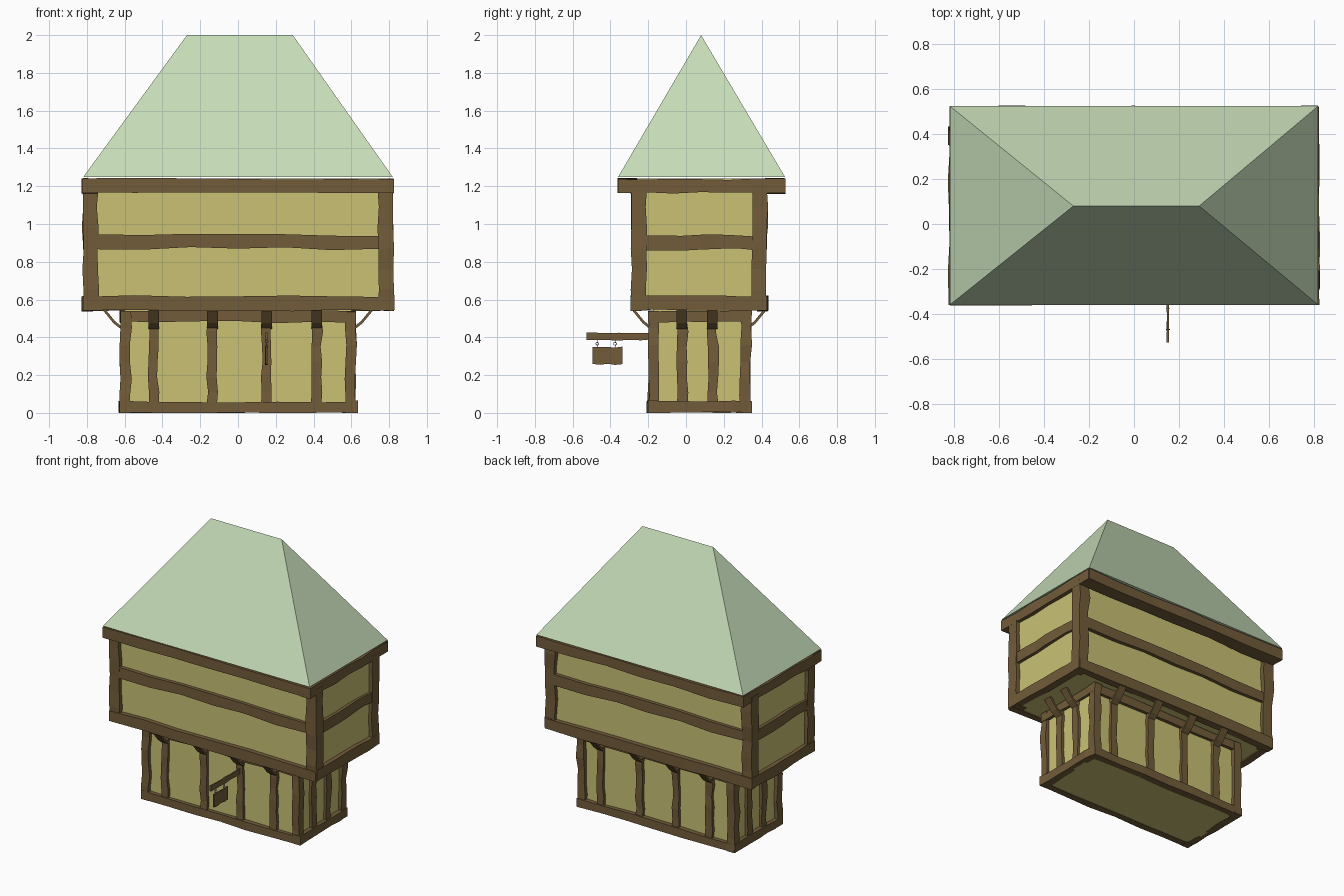
import bpy, bmesh, math, random
from mathutils import Vector, Matrix

if "Cube" in bpy.data.objects:
    bpy.data.objects.remove(bpy.data.objects["Cube"])

random.seed(4)


def material(name, rgb):
    m = bpy.data.materials.new(name)
    m.diffuse_color = (*rgb, 1)
    m.use_nodes = True
    m.node_tree.nodes["Principled BSDF"].inputs["Base Color"].default_value = m.diffuse_color
    return m


PLASTER = material("yellow plaster", (0.585, 0.535, 0.175))
WOOD = material("brown timber", (0.170, 0.107, 0.042))
ROOF = material("pale green roof", (0.565, 0.715, 0.480))
METAL = material("grey chain", (0.30, 0.30, 0.27))


def make(name, bm, mat):
    bmesh.ops.recalc_face_normals(bm, faces=bm.faces)
    me = bpy.data.meshes.new(name)
    bm.to_mesh(me)
    bm.free()
    me.materials.append(mat)
    ob = bpy.data.objects.new(name, me)
    bpy.context.collection.objects.link(ob)
    return ob


def loft(bm, rings):
    """Closed solid through a list of vertex rings."""
    vs = [[bm.verts.new(p) for p in r] for r in rings]
    n = len(vs[0])
    for a, b in zip(vs, vs[1:]):
        for i in range(n):
            j = (i + 1) % n
            bm.faces.new((a[i], a[j], b[j], b[i]))
    bm.faces.new(vs[0][::-1])
    bm.faces.new(vs[-1])


def box(name, lo, hi, mat):
    bm = bmesh.new()
    loft(bm, [[(lo[0], lo[1], z), (hi[0], lo[1], z), (hi[0], hi[1], z), (lo[0], hi[1], z)]
              for z in (lo[2], hi[2])])
    return make(name, bm, mat)


def beam(name, lo, hi, wobble=0.005, segs=6):
    """Hand-hewn box beam, slightly crooked along its longest axis."""
    lo, hi = Vector(lo), Vector(hi)
    size = hi - lo
    a = max(range(3), key=lambda i: size[i])
    u, v = [i for i in range(3) if i != a]
    rings = []
    for k in range(segs + 1):
        du, dv = random.uniform(-wobble, wobble), random.uniform(-wobble, wobble)
        if size[u] < 0.04:
            du *= 0.3
        if size[v] < 0.04:
            dv *= 0.3
        grow = random.uniform(-0.003, 0.003)
        ring = []
        for su, sv in ((0, 0), (1, 0), (1, 1), (0, 1)):
            p = Vector()
            p[a] = lo[a] + size[a] * k / segs
            p[u] = (hi if su else lo)[u] + du + (grow if su else -grow)
            p[v] = (hi if sv else lo)[v] + dv + (grow if sv else -grow)
            p.z = max(p.z, 0)
            ring.append(p)
        rings.append(ring)
    bm = bmesh.new()
    loft(bm, rings)
    return make(name, bm, WOOD)


# half turn about the middle of the house, used for back and left sides
TURN = Matrix.Translation((0, 0.14, 0)) @ Matrix.Rotation(math.pi, 4, 'Z')


def both(ob, name):
    copy = ob.copy()
    copy.data = ob.data.copy()
    copy.data.transform(TURN)
    copy.name = name
    bpy.context.collection.objects.link(copy)


def frame(label, x, y0, y1, z0, z1, post, rail, top=True):
    """Corner posts and rails round one storey."""
    for i, px in enumerate((-x, x - post)):
        for j, py in enumerate((y0, y1 - post)):
            beam(f"{label}_corner_post_{i}{j}", (px, py, z0), (px + post, py + post, z1))
    levels = [("bottom", z0)] + ([("top", z1 - rail)] if top else [])
    for lev, z in levels:
        d = 0.004 if lev == "bottom" else -0.004
        for side, ya in (("front", y0 - d), ("back", y1 - 0.05 + d)):
            beam(f"{label}_{lev}_rail_{side}", (-x, ya, z), (x, ya + 0.05, z + rail), 0.004)
        for side, xa in (("left", -x - d), ("right", x - 0.05 + d)):
            beam(f"{label}_{lev}_rail_{side}", (xa, y0, z), (xa + 0.05, y1, z + rail), 0.004)


# plastered storeys
box("lower_storey_wall", (-0.60, -0.175, 0.004), (0.60, 0.315, 0.55), PLASTER)
box("upper_storey_wall", (-0.795, -0.26, 0.548), (0.795, 0.40, 1.24), PLASTER)
frame("lower", 0.625, -0.20, 0.343, 0.0, 0.54, 0.057, 0.06)
frame("upper", 0.82, -0.288, 0.427, 0.543, 1.20, 0.078, 0.075, top=False)

# overhanging wall plate under the roof
for side, ya in (("front", -0.36), ("back", 0.425)):
    beam(f"wall_plate_{side}", (-0.82, ya, 1.165), (0.82, ya + 0.098, 1.238), 0.004)
for side, xa in (("left", -0.823), ("right", 0.743)):
    beam(f"wall_plate_{side}", (xa, -0.36, 1.165), (xa + 0.08, 0.523, 1.238), 0.003)

# middle rails of the upper storey
both(beam("middle_rail_front", (-0.75, -0.284, 0.87), (0.745, -0.25, 0.943), 0.007), "middle_rail_back")
both(beam("middle_rail_right", (0.785, -0.22, 0.865), (0.815, 0.37, 0.938), 0.006), "middle_rail_left")


def brace(name, origin, out, width):
    """Curved bracket from a post out to the jettied floor."""
    out = Vector(out)
    side = Vector((-out.y, out.x, 0)) * width / 2
    rings = []
    for d, z in ((-0.008, 0.445), (0.03, 0.475), (0.057, 0.508), (0.088, 0.546)):
        p = Vector(origin) + out * d + Vector((0, 0, z))
        t = (out * -0.6 + Vector((0, 0, 0.8))) * 0.014
        rings.append([p - side, p + side, p + side + t, p - side + t])
    bm = bmesh.new()
    loft(bm, rings)
    return make(name, bm, WOOD)


# studs and brackets of the lower storey
for i, x in enumerate((-0.447, -0.135, 0.152, 0.417)):
    both(beam(f"front_stud_{i}", (x - 0.026, -0.196, 0.03), (x + 0.026, -0.165, 0.51), 0.006), f"back_stud_{i}")
    both(brace(f"front_bracket_{i}", (x, -0.2, 0), (0, -1, 0), 0.056), f"back_bracket_{i}")
for i, y in enumerate((-0.022, 0.14)):
    both(beam(f"right_stud_{i}", (0.59, y - 0.027, 0.03), (0.62, y + 0.027, 0.51), 0.006), f"left_stud_{i}")
    both(brace(f"right_bracket_{i}", (0.63, y, 0), (1, 0, 0), 0.056), f"left_bracket_{i}")

# hipped roof, with a flat underside
bm = bmesh.new()
b = [bm.verts.new(p) for p in ((-0.82, -0.36, 1.248), (0.82, -0.36, 1.248),
                               (0.82, 0.525, 1.248), (-0.82, 0.525, 1.248))]
l, r = bm.verts.new((-0.27, 0.08, 2.0)), bm.verts.new((0.29, 0.08, 2.0))
for f in ((b[0], b[1], r, l), (b[1], b[2], r), (b[2], b[3], l, r), (b[3], b[0], l), b[::-1]):
    bm.faces.new(f)
make("roof", bm, ROOF)

# hanging sign: arm, chains and board
beam("sign_arm", (0.146, -0.528, 0.386), (0.156, -0.18, 0.424), 0.005)
beam("sign_board", (0.146, -0.494, 0.258), (0.156, -0.336, 0.35), 0.006, 4)
for i, y in enumerate((-0.47, -0.375)):
    for k in range(3):
        bpy.ops.mesh.primitive_torus_add(
            major_segments=10, minor_segments=5, major_radius=0.0075, minor_radius=0.002,
            location=(0.151, y, 0.353 + 0.013 * k),
            rotation=(math.pi / 2, 0, (k % 2) * math.pi / 2))
        link = bpy.context.object
        link.name = f"sign_chain_{i}_link_{k}"
        link.data.materials.append(METAL)
